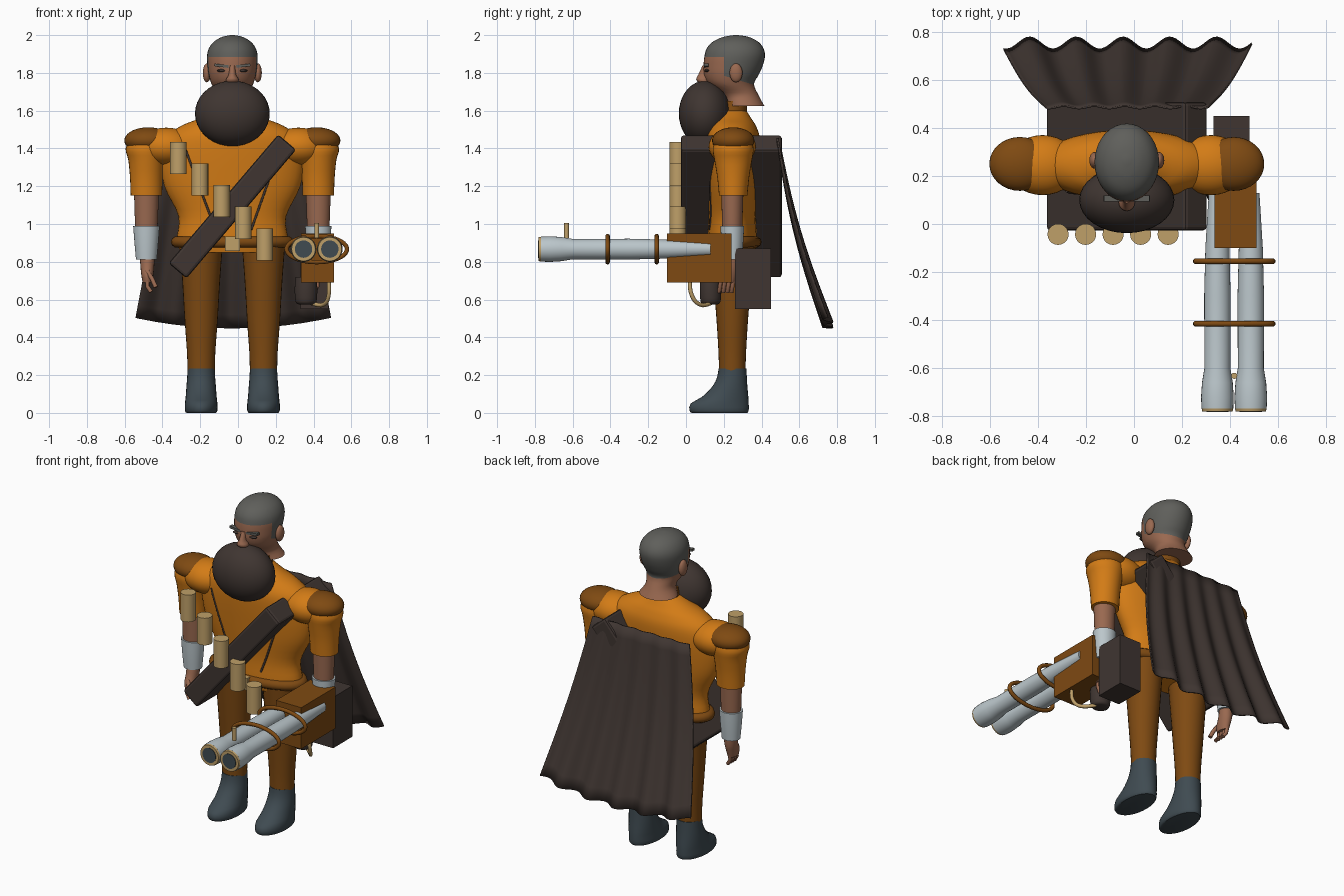
import bpy, bmesh
from math import sin, cos, pi, atan2, radians
from mathutils import Vector, Matrix
from mathutils.bvhtree import BVHTree

cube = bpy.data.objects.get("Cube")
if cube:
    bpy.data.objects.remove(cube, do_unlink=True)

CX = -0.03  # body centre line
CY = 0.245


def material(name, r, g, b):
    m = bpy.data.materials.new(name)
    m.use_nodes = True
    m.diffuse_color = (r, g, b, 1)
    m.node_tree.nodes["Principled BSDF"].inputs["Base Color"].default_value = (r, g, b, 1)
    return m


ORANGE = material("bright orange cloth", 0.65, 0.2, 0.008)
RUST = material("dark orange leather", 0.21, 0.068, 0.006)
BROWN = material("dark brown", 0.05, 0.036, 0.031)
STEEL = material("pale steel", 0.5, 0.57, 0.6)
SLATE = material("slate boots", 0.05, 0.07, 0.083)
SKIN = material("skin", 0.32, 0.14, 0.08)
TAN = material("tan brass", 0.52, 0.35, 0.14)
GREY = material("grey hair", 0.115, 0.115, 0.105)


def finish(bm, name, mats, smooth=True):
    bmesh.ops.recalc_face_normals(bm, faces=bm.faces)
    me = bpy.data.meshes.new(name)
    bm.to_mesh(me)
    bm.free()
    ob = bpy.data.objects.new(name, me)
    bpy.context.collection.objects.link(ob)
    for m in mats:
        me.materials.append(m)
    if smooth:
        bpy.ops.object.select_all(action='DESELECT')
        ob.select_set(True)
        bpy.context.view_layer.objects.active = ob
        bpy.ops.object.shade_smooth_by_angle(angle=radians(40))
    return ob


def resample(rings, steps):
    """Catmull-Rom interpolation between rings."""
    out = []
    for i in range(len(rings) - 1):
        p0, p1, p2, p3 = (rings[min(max(i + k, 0), len(rings) - 1)] for k in (-1, 0, 1, 2))
        for s in range(steps):
            t = s / steps
            out.append([b + t / 2 * (c - a + t * (2 * a - 5 * b + 4 * c - d + t * (3 * (b - c) + d - a)))
                        for a, b, c, d in zip(p0, p1, p2, p3)])
    return out + [rings[-1]]


def loft_bm(rings, steps=1, n=28):
    """Skin elliptical rings given as (z, cx, cy, rx, ry)."""
    bm = bmesh.new()
    loops = [[bm.verts.new((cx + rx * cos(2 * pi * k / n), cy + ry * sin(2 * pi * k / n), z))
              for k in range(n)] for z, cx, cy, rx, ry in resample(rings, steps)]
    for a, b in zip(loops, loops[1:]):
        for k in range(n):
            bm.faces.new((a[k], a[(k + 1) % n], b[(k + 1) % n], b[k]))
    bm.faces.new(loops[0])
    bm.faces.new(loops[-1])
    return bm


def loft(name, mat, rings, steps=1, n=28):
    return finish(loft_bm(rings, steps, n), name, [mat])


def ball(name, mat, loc, radii):
    bm = bmesh.new()
    bmesh.ops.create_uvsphere(bm, u_segments=32, v_segments=18, radius=1,
                              matrix=Matrix.Translation(loc) @ Matrix.Diagonal((*radii, 1)))
    return finish(bm, name, [mat])


def box(name, mat, loc, size, turn=0, bevel=0.0):
    bm = bmesh.new()
    bmesh.ops.create_cube(bm, size=1, matrix=Matrix.Diagonal((*size, 1)))
    if bevel:
        bmesh.ops.bevel(bm, geom=bm.edges[:], offset=bevel, segments=2, affect='EDGES', profile=0.5)
    bm.transform(Matrix.Translation(loc) @ Matrix.Rotation(turn, 4, 'Y'))
    return finish(bm, name, [mat], smooth=False)


def tube(name, mat, points, radius, closed=False):
    cu = bpy.data.curves.new(name, 'CURVE')
    cu.dimensions = '3D'
    cu.bevel_depth = radius
    cu.bevel_resolution = 3
    cu.use_fill_caps = True
    sp = cu.splines.new('POLY')
    sp.points.add(len(points) - 1)
    for p, co in zip(sp.points, points):
        p.co = (*co, 1)
    sp.use_cyclic_u = closed
    sp.use_smooth = True
    cu.materials.append(mat)
    ob = bpy.data.objects.new(name, cu)
    bpy.context.collection.objects.link(ob)
    return ob


def oval(cx, cy, cz, a, b, upright):
    turns = [2 * pi * k / 40 for k in range(40)]
    return [(cx + a * cos(t), cy, cz + b * sin(t)) if upright else (cx + a * cos(t), cy + b * sin(t), cz)
            for t in turns]


# Torso, belt, collar
torso_rings = [(z, CX, CY, rx, ry) for z, rx, ry in (
    (0.85, 0.27, 0.12), (0.91, 0.295, 0.13), (1.04, 0.285, 0.125), (1.2, 0.36, 0.135),
    (1.36, 0.38, 0.145), (1.46, 0.35, 0.145), (1.52, 0.27, 0.125), (1.56, 0.17, 0.1), (1.6, 0.09, 0.075))]
tree = BVHTree.FromBMesh(loft_bm(torso_rings, 4))
loft("torso", ORANGE, torso_rings, 4, 40)
tube("belt", RUST, oval(CX, CY, 0.905, 0.295, 0.125, False), 0.03, True)
box("belt_buckle", TAN, (CX, 0.09, 0.895), (0.08, 0.03, 0.075))
loft("collar", RUST, [(1.5, CX, CY, 0.1, 0.085), (1.57, CX, CY, 0.09, 0.078), (1.65, CX, CY + 0.01, 0.08, 0.07)], 2)

# Thin harness seams laid on the chest
for side, (x0, z0, x1, z1) in {"right": (-0.28, 1.4, -0.13, 1.0), "left": (0.18, 1.28, 0.07, 0.97)}.items():
    seam = []
    for i in range(13):
        t = i / 12
        hit = tree.ray_cast(Vector((x0 + (x1 - x0) * t, -1, z0 + (z1 - z0) * t)), Vector((0, 1, 0)))[0]
        if hit:
            seam.append(hit)
    tube(side + "_chest_seam", BROWN, seam, 0.006)

# Head: skin with hair chosen by height and depth
head = loft_bm([(1.625, CX, 0.315, 0.115, 0.1), (1.68, CX, 0.29, 0.085, 0.095), (1.74, CX, 0.24, 0.11, 0.12),
                (1.79, CX, 0.24, 0.125, 0.145), (1.84, CX, 0.25, 0.132, 0.157), (1.89, CX, 0.258, 0.134, 0.16),
                (1.93, CX, 0.26, 0.124, 0.15), (1.965, CX, 0.262, 0.098, 0.12), (1.99, CX, 0.265, 0.055, 0.068),
                (2.0, CX, 0.265, 0.01, 0.01)], 4, 36)
for co, no in (((0, 0.2, 0), (0, 1, 0)), ((0, 0, 1.885), (0, 0, 1)), ((0, 0.2, 1.785), (0, 0.3, 1))):
    bmesh.ops.bisect_plane(head, geom=head.verts[:] + head.edges[:] + head.faces[:], plane_co=co, plane_no=no)
for f in head.faces:
    c = f.calc_center_median()
    low = 1.785 - 0.3 * (c.y - 0.2)
    f.material_index = int(c.z > 1.885 or (c.y > 0.2 and c.z > low))
finish(head, "head", [SKIN, GREY])
loft("nose", SKIN, [(1.74, CX, 0.1, 0.03, 0.025), (1.765, CX, 0.09, 0.034, 0.036),
                    (1.79, CX, 0.095, 0.02, 0.03), (1.84, CX, 0.1, 0.014, 0.012)], 3, 16)
ball("beard", BROWN, (CX, 0.1, 1.585), (0.198, 0.138, 0.173))

# Legs, boots, arms, hands and face details, mirrored about the centre line
for side, s in (("right", -1), ("left", 1)):
    ball(side + "_ear", SKIN, (CX + s * 0.135, 0.265, 1.8), (0.021, 0.034, 0.05))
    box(side + "_brow", GREY, (CX + s * 0.058, 0.107, 1.838), (0.075, 0.025, 0.014), s * -0.12)
    ball(side + "_eye", BROWN, (CX + s * 0.055, 0.112, 1.812), (0.026, 0.015, 0.008))

    lx = CX + s * 0.165
    loft(side + "_trouser_leg", RUST, [(z, lx, CY, rx, ry) for z, rx, ry in (
        (0.2, 0.072, 0.07), (0.32, 0.075, 0.073), (0.5, 0.088, 0.084), (0.7, 0.1, 0.1), (0.9, 0.115, 0.115))], 3)
    loft(side + "_boot", SLATE, [(z, lx, (a + b) / 2, w, (b - a) / 2) for z, a, b, w in (
        (0.0, 0.03, 0.325, 0.078), (0.012, 0.018, 0.332, 0.086), (0.05, 0.025, 0.332, 0.086),
        (0.085, 0.085, 0.33, 0.082), (0.14, 0.14, 0.325, 0.078), (0.19, 0.165, 0.322, 0.074),
        (0.235, 0.172, 0.32, 0.072))], 2)

    ax = CX + s * 0.455
    ball(side + "_shoulder", ORANGE, (CX + s * 0.35, CY, 1.41), (0.15, 0.125, 0.1))
    loft(side + "_sleeve", ORANGE, [(z, ax + s * dx, CY + 0.005, rx, ry) for z, dx, rx, ry in (
        (1.15, 0, 0.083, 0.075), (1.25, 0, 0.087, 0.085), (1.34, 0, 0.096, 0.1), (1.4, 0, 0.11, 0.108),
        (1.46, -0.01, 0.09, 0.09))], 3)
    ball(side + "_shoulder_pad", RUST, (CX + s * 0.445, CY + 0.005, 1.442), (0.127, 0.112, 0.07))
    loft(side + "_forearm", SKIN, [(0.95, ax, CY, 0.058, 0.052), (1.08, ax, CY, 0.063, 0.056),
                                   (1.2, ax, CY, 0.066, 0.06)], 2)
    loft(side + "_bracer", STEEL, [(0.812, ax, CY, 0.055, 0.05), (0.9, ax, CY, 0.063, 0.058),
                                   (0.99, ax, CY, 0.07, 0.063)], 2)
    hx = ax + s * -0.005
    loft(side + "_hand", SKIN, [(0.69, hx, 0.215, 0.025, 0.042), (0.73, hx, 0.22, 0.032, 0.05),
                                (0.77, hx, 0.235, 0.036, 0.045), (0.83, hx, CY, 0.04, 0.038)], 3, 18)
    for i in range(4):
        y = 0.185 + 0.022 * i
        tube(f"{side}_finger_{i + 1}", SKIN, [(hx, y, 0.71), (hx, y - 0.005, 0.67),
                                              (hx - s * 0.02, y - 0.01, 0.64)], 0.011)
    tube(side + "_thumb", SKIN, [(hx, 0.19, 0.75), (hx - s * 0.025, 0.165, 0.71), (hx - s * 0.045, 0.155, 0.665)], 0.012)

# Deep bandolier slab with its canisters
box("bandolier", BROWN, (CX, 0.24, 1.093), (0.125, 0.535, 0.895), atan2(110, 129), 0.015)
for i in range(5):
    x, z = -0.316 + 0.1145 * i, 1.35 - 0.1145 * i
    loft(f"canister_{i + 1}", TAN, [(z - 0.085, x, -0.043, 0.044, 0.044), (z + 0.085, x, -0.043, 0.044, 0.044)], 1, 20)

# Cape: pleated sheet widening towards the hem
cape = bmesh.new()
COLS, ROWS = 66, 14
grid = []
for r in range(ROWS + 1):
    t = r / ROWS
    row = []
    for c in range(COLS + 1):
        u = c / COLS * 2 - 1
        x = -0.027 + u * (0.335 + 0.18 * t)
        y = 0.49 + 0.265 * t - 0.03 * sin(pi * t) + (0.005 + 0.02 * t) * cos(5.3 * pi * u + 0.6)
        row.append(cape.verts.new((x, y, 1.455 - t * (1.005 - 0.055 * u * u))))
    grid.append(row)
for a, b in zip(grid, grid[1:]):
    for c in range(COLS):
        cape.faces.new((a[c], a[c + 1], b[c + 1], b[c]))
cape_ob = finish(cape, "cape", [BROWN])
cape_ob.modifiers.new("thickness", 'SOLIDIFY').thickness = 0.008

# Twin barrel gun
GX, GZ = 0.417, 0.867
box("gun_body", RUST, (0.422, 0.07, 0.82), (0.175, 0.34, 0.26))
box("gun_rear_box", BROWN, (0.405, 0.355, 0.71), (0.15, 0.19, 0.32))
along = Matrix.Translation((0, 0, GZ)) @ Matrix.Rotation(pi / 2, 4, 'X')
for side, x in (("right", 0.347), ("left", 0.486)):
    for part, mat, rings in (
            ("barrel", STEEL, ((-0.13, 0.036), (0.1, 0.05), (0.3, 0.055), (0.6, 0.054), (0.66, 0.064),
                               (0.72, 0.068), (0.768, 0.066))),
            ("muzzle_rim", TAN, ((0.766, 0.066), (0.78, 0.063))),
            ("bore", SLATE, ((0.775, 0.046), (0.783, 0.046)))):
        loft(f"{side}_{part}", mat, [(d, x, 0, r, r) for d, r in rings]).matrix_world = along
for i, y in enumerate((-0.155, -0.415)):
    tube(f"barrel_band_{i + 1}", RUST, oval(GX, y, GZ, 0.16, 0.069, True), 0.012, True)
loft("front_sight", TAN, [(0.925, GX, -0.632, 0.013, 0.013), (1.005, GX, -0.632, 0.013, 0.013)], 1, 12)
loft("gun_grip", BROWN, [(0.575, 0.36, 0.13, 0.04, 0.038), (0.59, 0.36, 0.13, 0.056, 0.053),
                         (0.66, 0.36, 0.13, 0.06, 0.057), (0.72, 0.36, 0.13, 0.055, 0.052)], 3)
guard = resample([(0.48, 0.02, 0.7), (0.482, 0.025, 0.64), (0.47, 0.05, 0.59), (0.44, 0.09, 0.57), (0.39, 0.13, 0.58)], 4)
tube("trigger_guard", TAN, guard, 0.011)
